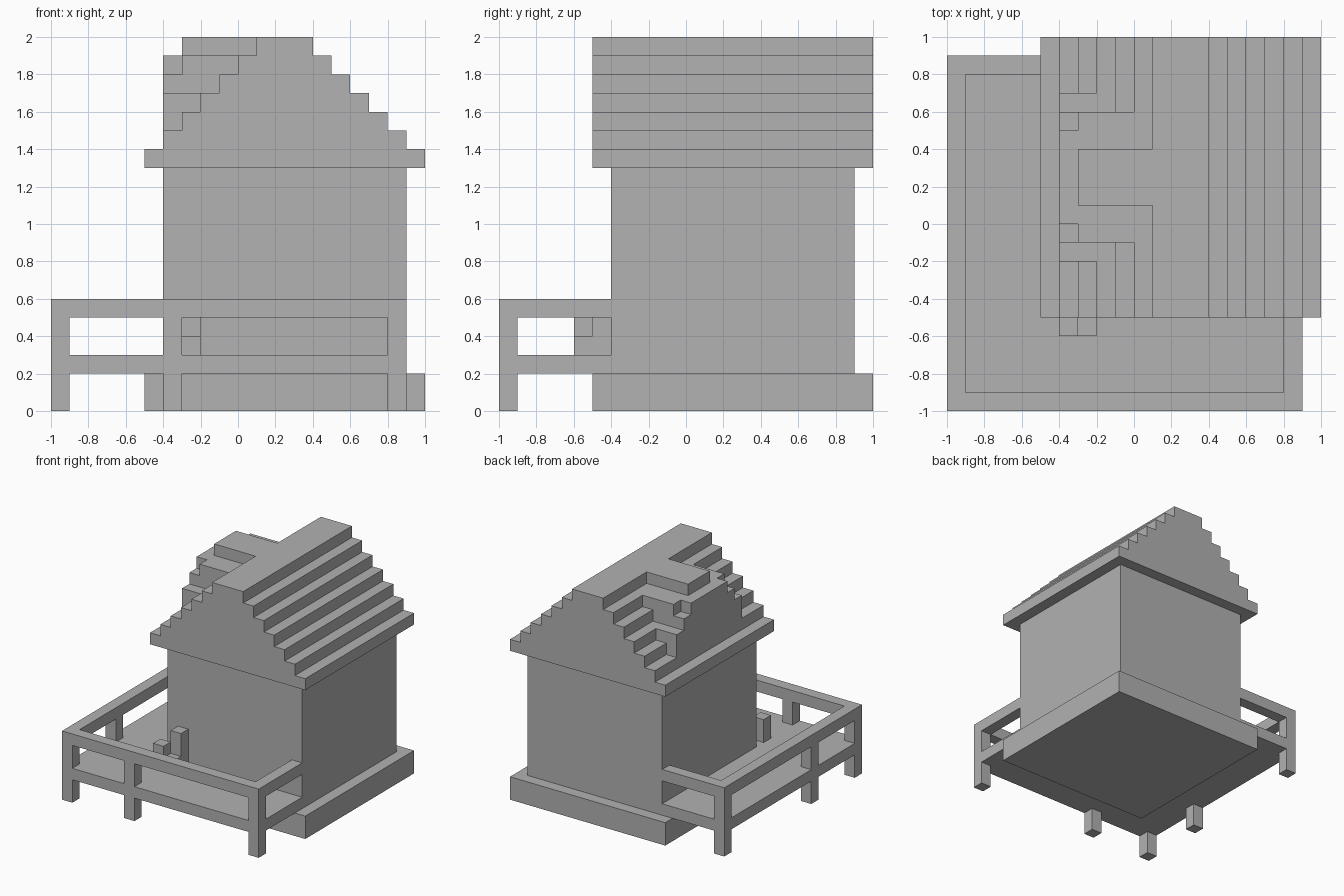
import bpy
import bmesh
from mathutils import Vector

if "Cube" in bpy.data.objects:
    bpy.data.objects.remove(bpy.data.objects["Cube"], do_unlink=True)

grey = bpy.data.materials.new("plain grey")
grey.use_nodes = True
colour = (0.445, 0.445, 0.445, 1)
grey.diffuse_color = colour
grey.node_tree.nodes["Principled BSDF"].inputs["Base Color"].default_value = colour


def prism(name, outline, direction):
    """Extrude a closed outline of 3D points along a direction."""
    bm = bmesh.new()
    face = bm.faces.new([bm.verts.new(p) for p in outline])
    moved = bmesh.ops.extrude_face_region(bm, geom=[face])["geom"]
    bmesh.ops.translate(bm, vec=Vector(direction),
                        verts=[v for v in moved if isinstance(v, bmesh.types.BMVert)])
    bmesh.ops.recalc_face_normals(bm, faces=bm.faces)
    mesh = bpy.data.meshes.new(name)
    bm.to_mesh(mesh)
    bm.free()
    mesh.materials.append(grey)
    obj = bpy.data.objects.new(name, mesh)
    bpy.context.collection.objects.link(obj)
    return obj


def slab(name, plan, z0, z1):
    """Upright prism from a floor plan."""
    return prism(name, [(x, y, z0) for x, y in plan], (0, 0, z1 - z0))


def box(name, x0, x1, y0, y1, z0, z1):
    return slab(name, [(x0, y0), (x1, y0), (x1, y1), (x0, y1)], z0, z1)


# House body
box("foundation", -0.5, 1, -0.5, 1, 0, 0.2)
box("walls", -0.4, 0.9, -0.4, 0.9, 0.2, 1.3)

# Stepped gable roof, one profile mirrored about its ridge
STEP, RIDGE_X, EAVE_Z = 0.1, 0.25, 1.3
left_side = []
for i in range(7):
    x = -0.5 + i * STEP
    left_side += [(x, EAVE_Z + i * STEP), (x, EAVE_Z + (i + 1) * STEP)]
profile = left_side + [(2 * RIDGE_X - x, z) for x, z in reversed(left_side)]
prism("main_roof", [(x, -0.5, z) for x, z in profile], (0, 1.5, 0))

# Stepped dormer, each layer ending where it meets the main roof
box("dormer_lower", -0.4, -0.3, -0.2, 0.7, 1.4, 1.6)
box("dormer_lower_cap", -0.4, -0.2, -0.2, 0.7, 1.6, 1.7)
box("dormer_lower_fill", -0.3, -0.2, -0.2, 0.7, 1.5, 1.6)
box("dormer_middle", -0.4, -0.1, -0.1, 0.6, 1.7, 1.8)
# Upper layer with its two outer corners notched away
slab("dormer_upper", [(0, -0.1), (0, 0.6), (-0.3, 0.6), (-0.3, 0.5), (-0.4, 0.5),
                      (-0.4, 0), (-0.3, 0), (-0.3, -0.1)], 1.8, 1.9)
box("dormer_ridge", -0.3, 0.1, 0.1, 0.4, 1.9, 2)

# Wraparound porch deck and handrail
slab("porch_deck", [(-1, -1), (0.9, -1), (0.9, -0.4), (-0.4, -0.4),
                    (-0.4, 0.9), (-1, 0.9)], 0.2, 0.3)
slab("porch_handrail", [(-1, 0.9), (-1, -1), (0.9, -1), (0.9, -0.4), (0.8, -0.4),
                        (0.8, -0.9), (-0.9, -0.9), (-0.9, 0.8), (-0.4, 0.8),
                        (-0.4, 0.9)], 0.5, 0.6)

# Porch posts, below and above the deck
spots = [(-1, -1), (-0.4, -1), (0.8, -1), (-1, -0.4), (-1, 0.8)]
for n, (x, y) in enumerate(spots, 1):
    box(f"porch_leg_{n}", x, x + STEP, y, y + STEP, 0, 0.2)
    box(f"railing_post_{n}", x, x + STEP, y, y + STEP, 0.3, 0.5)

# Small chair on the porch
box("chair_back", -0.3, -0.2, -0.5, -0.4, 0.3, 0.6)
box("chair_seat", -0.3, -0.2, -0.6, -0.5, 0.3, 0.4)
box("chair_arm", -0.4, -0.3, -0.6, -0.5, 0.3, 0.5)
